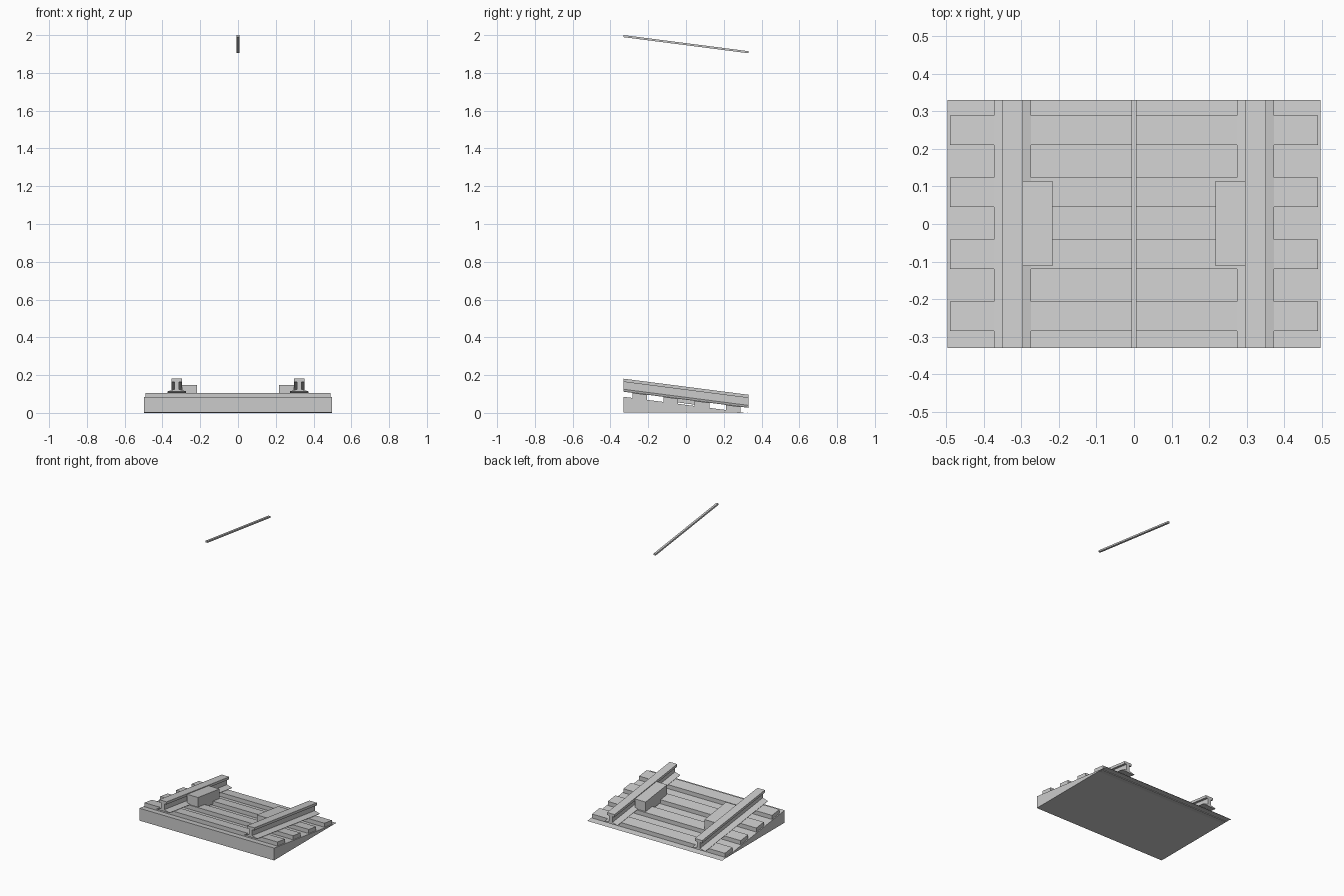
import bpy, bmesh

if "Cube" in bpy.data.objects:
    bpy.data.objects.remove(bpy.data.objects["Cube"])

SLOPE = 0.085 / 0.66
Y0, Y1 = -0.33, 0.33


def mesh_object(name, profile, place):
    """Join two placed copies of a closed profile into a solid."""
    bm = bmesh.new()
    rings = [[bm.verts.new(place(p, end)) for p in profile] for end in (0, 1)]
    n = len(profile)
    for ring in rings:
        bm.faces.new(ring)
    for i in range(n):
        j = (i + 1) % n
        bm.faces.new((rings[0][i], rings[0][j], rings[1][j], rings[1][i]))
    bmesh.ops.recalc_face_normals(bm, faces=bm.faces)
    mesh = bpy.data.meshes.new(name)
    bm.to_mesh(mesh)
    bm.free()
    obj = bpy.data.objects.new(name, mesh)
    bpy.context.collection.objects.link(obj)
    return obj


def sloped(name, profile, y0=Y0, y1=Y1):
    """Run an (x, height) profile down the slope, keeping the ends vertical."""
    def place(p, end):
        y = (y0, y1)[end]
        return p[0], y, p[1] - SLOPE * (y - Y0)
    return mesh_object(name, profile, place)


def rect(x0, x1, z0, z1):
    return [(x0, z0), (x1, z0), (x1, z1), (x0, z1)]


# Wedge-shaped ballast bed
bed = [(-0.33, 0.0028), (0.305, 0.0028), (0.33, 0.0), (-0.33, 0.085)]
mesh_object("ballast_bed", bed, lambda p, end: ((-0.497, 0.497)[end], p[0], p[1]))

# Four sleepers
for i in range(4):
    y = -0.2455 + i * 0.165
    sloped(f"sleeper_{i + 1}", rect(-0.49, 0.49, 0.078, 0.112), y - 0.039, y + 0.039)

# Rails with foot, web and head, and the blocks on their inner sides
half = [(0.049, 0.112), (0.049, 0.114), (0.012, 0.125),
        (0.012, 0.164), (0.0275, 0.164), (0.0275, 0.181)]
section = half + [(-x, z) for x, z in reversed(half)]
for side, label in ((-1, "left"), (1, "right")):
    sloped(f"rail_{label}", [(x + side * 0.3235, z) for x, z in section])
    sloped(f"inner_block_{label}",
           rect(side * 0.217, side * 0.296, 0.092, 0.176), -0.112, 0.115)

# Overhead wire following the slope
sloped("overhead_wire", rect(-0.007, 0.007, 1.989, 2.0))
